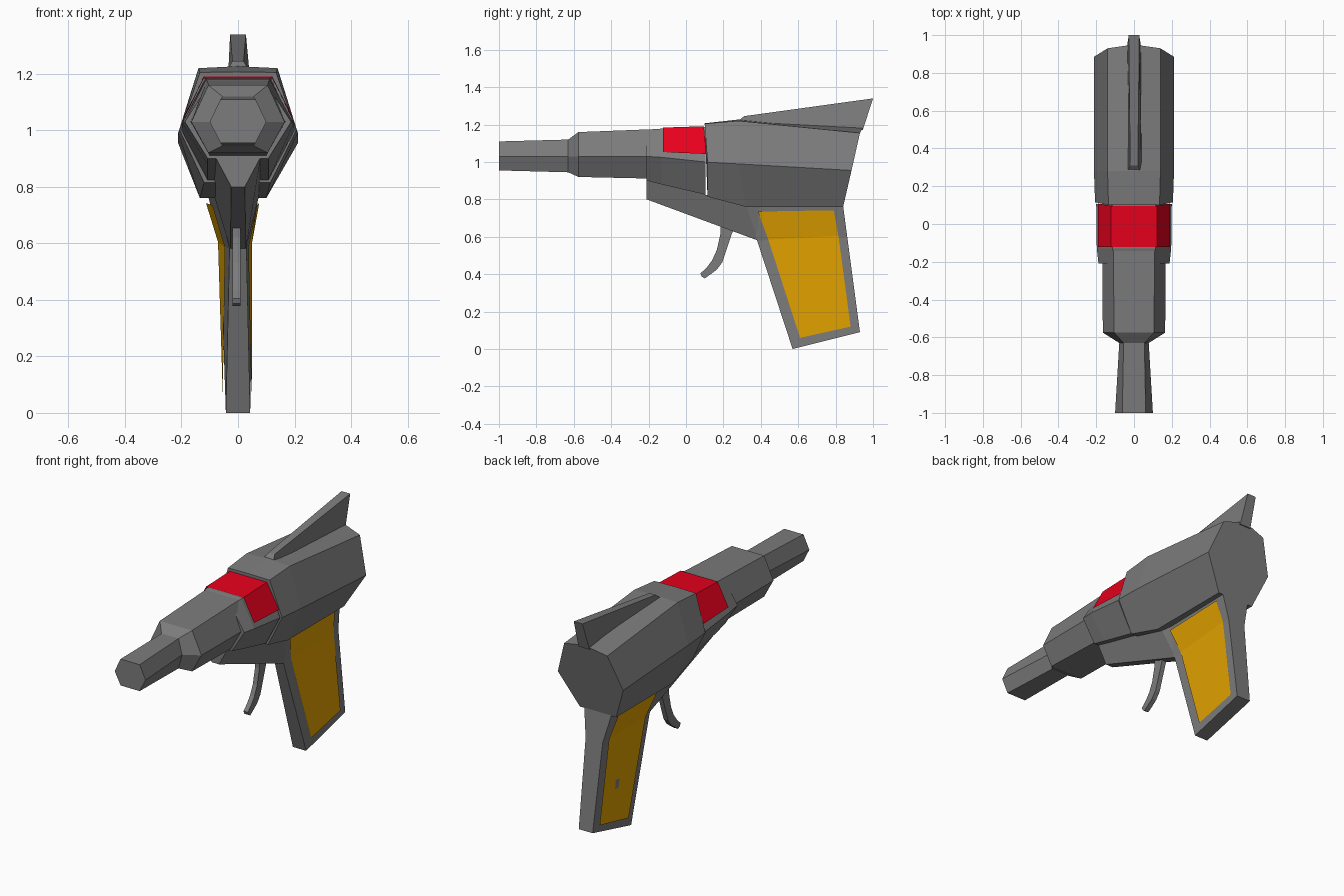
import bpy, bmesh


def material(name, color):
    m = bpy.data.materials.new(name)
    m.diffuse_color = (*color, 1)
    return m


GREY = material("dark_grey", (0.2, 0.2, 0.2))
RED = material("red_panel", (0.8, 0.0, 0.012))
YELLOW = material("yellow_panel", (0.76, 0.36, 0.0))


def loft(name, rings, mat=GREY, closed=True):
    """Skin a list of equal-length point rings; closed ones get end caps."""
    bm = bmesh.new()
    vs = [[bm.verts.new(p) for p in r] for r in rings]
    n = len(rings[0])
    for a, b in zip(vs, vs[1:]):
        for i in range(n if closed else n - 1):
            j = (i + 1) % n
            bm.faces.new((a[i], a[j], b[j], b[i]))
    if closed:
        bm.faces.new(vs[0])
        bm.faces.new(vs[-1])
    bmesh.ops.recalc_face_normals(bm, faces=bm.faces)
    me = bpy.data.meshes.new(name)
    bm.to_mesh(me)
    bm.free()
    ob = bpy.data.objects.new(name, me)
    bpy.context.collection.objects.link(ob)
    me.materials.append(mat)
    return ob


def hexa(y, w, mid, t, top, b, bot):
    """Six-sided section: half width at middle, top and bottom."""
    return [(t, y, top), (w, y, mid), (b, y, bot),
            (-b, y, bot), (-w, y, mid), (-t, y, top)]


# barrel and forward sleeve
loft("barrel", [
    hexa(-1.0, .10, 1.03, .062, 1.11, .062, .955),
    hexa(-.63, .078, 1.03, .055, 1.12, .055, .945),
    hexa(-.575, .165, 1.03, .105, 1.16, .105, .92),
    hexa(-.13, .168, 1.03, .11, 1.177, .10, .91)])

# middle body carrying the red panel
loft("middle_body", [
    hexa(-.21, .188, 1.03, .105, 1.16, .107, .90),
    hexa(-.13, .197, 1.025, .113, 1.18, .108, .88),
    hexa(.105, .20, 1.0, .115, 1.187, .108, .825)])


def red_strip(y_low, low, y_top, top):
    return [(.190, y_low, low), (.121, y_top, top),
            (-.121, y_top, top), (-.190, y_low, low)]


loft("red_panel", [red_strip(-.122, 1.053, -.122, 1.184),
                   red_strip(.108, 1.043, .096, 1.191)], RED, closed=False)


# rear body with a slightly peaked top and slanted back
def rear(ys, peak, t, top, w, mid, bl, br, bot):
    yp, yt, ym, yb = ys
    return [(0, yp, peak), (t, yt, top), (w, ym, mid), (br, yb, bot),
            (-bl, yb, bot), (-w, ym, mid), (-t, yt, top)]


loft("rear_body", [
    rear([.10, .10, .115, .115], 1.207, .135, 1.205, .206, .999, .12, .115, .815),
    rear([.28, .28, .28, .32], 1.227, .14, 1.22, .212, .99, .135, .10, .76),
    rear([.95, .93, .885, .84], 1.19, .14, 1.155, .212, .955, .135, .10, .76)])

# top fin
loft("fin", [
    [(.04, .27, 1.21), (.02, .31, 1.245), (-.02, .31, 1.245), (-.04, .27, 1.21)],
    [(.036, .945, 1.17), (.028, 1.0, 1.34), (-.028, 1.0, 1.34), (-.036, .945, 1.17)]])

# housing under the body, running back into the grip
loft("trigger_housing", [
    [(.08, -.21, .905), (.024, -.21, .80), (-.024, -.21, .80), (-.08, -.21, .905)],
    [(.075, .32, .77), (.028, .385, .58), (-.027, .385, .58), (-.085, .32, .77)],
    [(.06, .42, .77), (.028, .42, .60), (-.027, .42, .60), (-.07, .42, .77)]])

# grip: right front, right back, left back, left front per level
GRIP = [
    [(.062, .32, .765), (.072, .84, .765), (-.105, .84, .765), (-.075, .32, .765)],
    [(.03, .38, .58), (.048, .862, .60), (-.063, .862, .60), (-.03, .38, .58)],
    [(.043, .57, 0), (.045, .93, .09), (-.045, .93, .09), (-.043, .57, 0)]]
loft("grip", GRIP)


# yellow inlays lying on the two grip sides
def grip_x(front, back, y, offset):
    u = (y - front[1]) / (back[1] - front[1])
    return front[0] + (back[0] - front[0]) * u + offset


INLAY = [((.385, .735), (.79, .742)), ((.44, .585), (.815, .605)), ((.61, .06), (.88, .12))]
for side, f, b, offset in (("right", 0, 1, .004), ("left", 3, 2, -.011)):
    loft(side + "_grip_panel",
         [[(grip_x(g[f], g[b], y, offset), y, z) for y, z in row]
          for g, row in zip(GRIP, INLAY)], YELLOW, closed=False)

# curved trigger: front and back edge pairs from top to tip
TRIGGER = [((.185, .67), (.26, .65)), ((.185, .62), (.245, .615)), ((.165, .53), (.22, .54)),
           ((.14, .475), (.195, .465)), ((.11, .435), (.165, .425)),
           ((.078, .405), (.125, .395)), ((.083, .388), (.10, .378))]
loft("trigger", [
    [(x - .005, y, z) for x, (y, z) in ((.014, p), (.014, q), (-.014, q), (-.014, p))]
    for p, q in TRIGGER])
